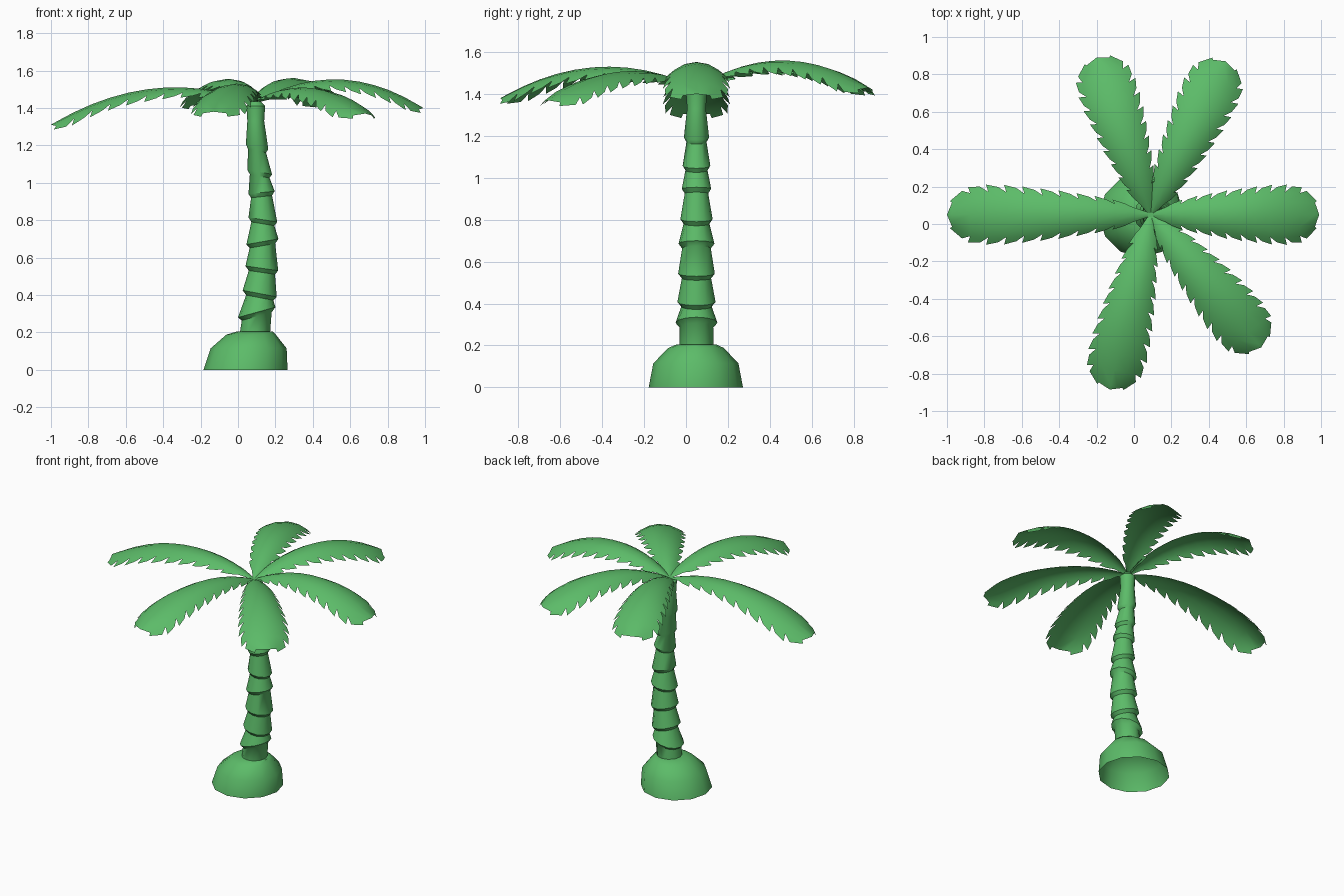
import bpy, bmesh, math
from mathutils import Vector

if "Cube" in bpy.data.objects:
    bpy.data.objects.remove(bpy.data.objects["Cube"])

green = bpy.data.materials.new("palm green")
green.diffuse_color = (0.107, 0.50, 0.14, 1)
green.use_nodes = True
green.node_tree.nodes["Principled BSDF"].inputs["Base Color"].default_value = green.diffuse_color


def finish(bm, name, angle):
    me = bpy.data.meshes.new(name)
    bm.to_mesh(me)
    bm.free()
    me.materials.append(green)
    ob = bpy.data.objects.new(name, me)
    bpy.context.collection.objects.link(ob)
    bpy.ops.object.select_all(action='DESELECT')
    ob.select_set(True)
    bpy.context.view_layer.objects.active = ob
    bpy.ops.object.shade_smooth_by_angle(angle=math.radians(angle))
    return ob


def loft(name, rings, sides, cap, angle=40):
    """Skin rings given as (x, y, z, radius, rise toward +x)."""
    bm = bmesh.new()
    loops = []
    for x, y, z, r, rise in rings:
        loops.append([bm.verts.new((x + r * math.cos(a), y + r * math.sin(a), z + rise * math.cos(a)))
                      for a in (2 * math.pi * i / sides for i in range(sides))])
    for lo, hi in zip(loops, loops[1:]):
        for i in range(sides):
            j = (i + 1) % sides
            bm.faces.new((lo[i], lo[j], hi[j], hi[i]))
    if cap:
        bm.faces.new(loops[-1])
    return finish(bm, name, angle)


# Lopsided mound, hollow underneath
loft("mound", [(0.04, 0.047, 0, 0.225, 0), (0.057, 0.047, 0.115, 0.203, 0),
               (0.07, 0.048, 0.188, 0.132, 0), (0.09, 0.05, 0.205, 0.095, 0),
               (0.09, 0.05, 0.207, 0.04, 0)], 12, True)

# Trunk of stacked flared segments: lower lip as left x, left z, right x, right z
lips = [(0.0, 0.28, 0.2, 0.335), (0.025, 0.425, 0.207, 0.39), (0.04, 0.555, 0.215, 0.53),
        (0.045, 0.67, 0.216, 0.70), (0.056, 0.815, 0.21, 0.79), (0.056, 0.94, 0.196, 0.955),
        (0.05, 1.07, 0.182, 1.045), (0.042, 1.205, 0.162, 1.18)]
rings = [(0.09, 0.05, 0.19, 0.081, 0)]
for lx, lz, rx, rz in lips:
    cx, cz, r, rise = (lx + rx) / 2, (lz + rz) / 2, (rx - lx) / 2, (rz - lz) / 2
    rings += [(cx, 0.05, cz - 0.022, r * 0.8, rise * 0.8), (cx, 0.05, cz, r, rise)]
rings += [(0.095, 0.05, 1.33, 0.045, 0), (0.095, 0.05, 1.41, 0.05, 0), (0.095, 0.05, 1.435, 0.025, 0)]
loft("trunk", rings, 12, True)

# Half-width of a frond along its length
WIDTH = [(0, 0.01), (0.1, 0.055), (0.25, 0.09), (0.45, 0.122), (0.7, 0.15),
         (0.86, 0.153), (0.94, 0.125), (1.0, 0.05)]


def width(t):
    for (t0, w0), (t1, w1) in zip(WIDTH, WIDTH[1:]):
        if t <= t1:
            return w0 + (w1 - w0) * (t - t0) / (t1 - t0)
    return WIDTH[-1][1]


def frond(name, tip_x, tip_y, a, b, teeth=11):
    """Arched leaf with height 1.43 + a*t + b*t^2 and a saw-toothed edge."""
    root = Vector((0.09, 0.05, 1.43))
    axis = Vector((tip_x - root.x, tip_y - root.y, 0))
    side = Vector((-axis.y, axis.x, 0)).normalized()
    bm = bmesh.new()

    def vert(t, u):
        drop = 0.058 * abs(u) ** 2.2 * min(1, width(min(t, 1)) / 0.13)
        p = root + axis * t + side * u * width(min(t, 1))
        p.z += a * t + b * t * t - drop
        return bm.verts.new(p)

    us = (-0.8, -0.45, 0, 0.45, 0.8)
    last = 0.975
    rows = [[vert(last * i / teeth, u) for u in us] for i in range(teeth + 1)]
    for p, q in zip(rows, rows[1:]):
        for k in range(4):
            bm.faces.new((p[k], q[k], q[k + 1], p[k + 1]))
    # Pointed end
    tip = vert(1.0, 0)
    for k in range(4):
        bm.faces.new((rows[-1][k], tip, rows[-1][k + 1]))
    # Leaflet teeth swept toward the tip
    step = last / teeth
    for i in range(1, teeth):
        for s, k in ((-1, 0), (1, 4)):
            o1, o2 = vert(step * (i + 0.45), s * 0.98), vert(step * (i + 1.12), s * 1.06)
            f = [rows[i][k], o1, o2, rows[i + 1][k]]
            bm.faces.new(f if s < 0 else f[::-1])
    bmesh.ops.recalc_face_normals(bm, faces=bm.faces)
    bm.normal_update()
    if sum(f.normal.z for f in bm.faces) < 0:
        bmesh.ops.reverse_faces(bm, faces=bm.faces)
    finish(bm, name, 35)


# Crown of six fronds
frond("frond_left", -1.0, 0.05, 0.415, -0.535)
frond("frond_right", 0.99, 0.05, 0.52, -0.55)
frond("frond_back_right", 0.49, 0.87, 0.52, -0.52)
frond("frond_back_left", -0.20, 0.89, 0.51, -0.52)
frond("frond_front_left", -0.13, -0.885, 0.446, -0.496)
frond("frond_front_right", 0.68, -0.66, 0.37, -0.43)
